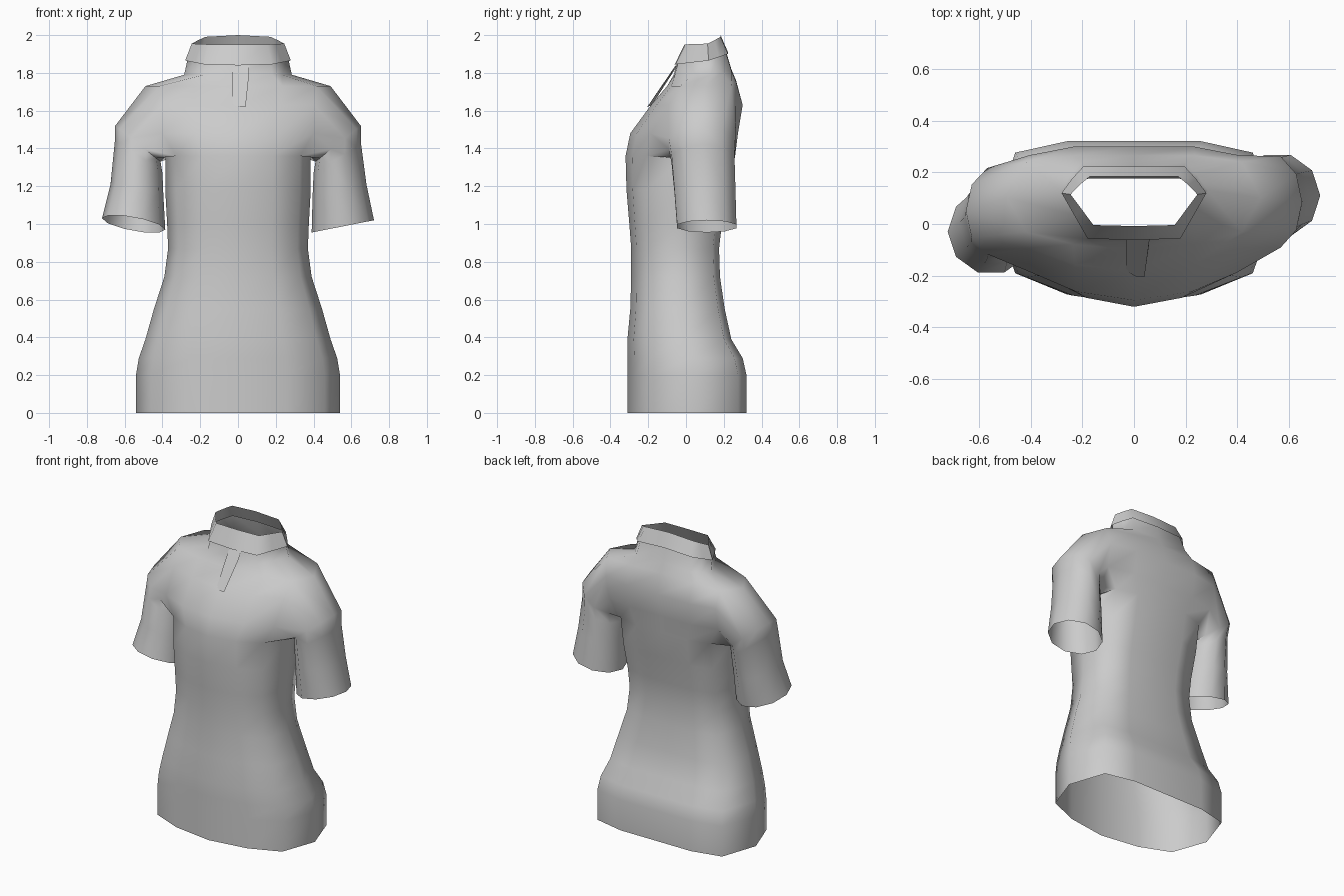
import bpy, bmesh, math

cube = bpy.data.objects.get("Cube")
if cube:
    bpy.data.objects.remove(cube)

cloth = bpy.data.materials.new("light_grey_cloth")
cloth.use_nodes = True
GREY = (0.6, 0.6, 0.6, 1)
cloth.diffuse_color = GREY
cloth.node_tree.nodes["Principled BSDF"].inputs["Base Color"].default_value = GREY

# Half outlines from front centre round the side to back centre
TORSO_X = (0, .48, .85, 1, .85, .48, 0)
TORSO_Y = (0, .06, .19, .55, .93, 1, 1)
NECK_X = (0, .64, .82, 1, .86, .7, 0)
NECK_Y = (0, .02, .33, .64, .83, 1, 1)
SIDE = (0, .2, .6, 1, .6, .2, 0)
COLUMNS = 12


def ring(bm, width, front, back, zf, zs=None, zb=None, xs=TORSO_X, ys=TORSO_Y):
    """Closed loop of verts; columns 0-6 run down the left side, 7-11 mirror it."""
    zs = zf if zs is None else zs
    zb = zf if zb is None else zb
    loop = []
    for c in range(COLUMNS):
        k, sign = (c, 1) if c < 7 else (COLUMNS - c, -1)
        ends = zf if k < 3 else zb
        z = ends + (zs - ends) * SIDE[k]
        loop.append(bm.verts.new((sign * xs[k] * width, front + (back - front) * ys[k], z)))
    return loop


def bridge(bm, a, b, skip=()):
    n = len(a)
    for i in range(n):
        if i not in skip:
            j = (i + 1) % n
            bm.faces.new((a[i], a[j], b[j], b[i]))


def finish(bm, name, angle=60):
    loose = [v for v in bm.verts if not v.link_faces]
    bmesh.ops.delete(bm, geom=loose, context='VERTS')
    bmesh.ops.recalc_face_normals(bm, faces=bm.faces)
    mesh = bpy.data.meshes.new(name)
    bm.to_mesh(mesh)
    bm.free()
    mesh.materials.append(cloth)
    obj = bpy.data.objects.new(name, mesh)
    bpy.context.collection.objects.link(obj)
    bpy.ops.object.select_all(action='DESELECT')
    obj.select_set(True)
    bpy.context.view_layer.objects.active = obj
    bpy.ops.object.shade_smooth_by_angle(angle=math.radians(angle))
    return obj


# Torso from hem to armpit: half width, front y, back y, height
bm = bmesh.new()
levels = [(.54, -.31, .32, 0), (.54, -.31, .32, .2), (.525, -.31, .30, .29),
          (.49, -.31, .24, .39), (.445, -.295, .205, .55), (.39, -.29, .18, .72),
          (.37, -.29, .175, .87), (.375, -.30, .19, 1.0), (.385, -.315, .23, 1.18),
          (.385, -.32, .26, 1.36)]
rings = [ring(bm, *level) for level in levels]
for lower, upper in zip(rings, rings[1:]):
    bridge(bm, lower, upper)

# Chest and shoulders, leaving the armholes open
armpit = rings[-1]
chest = ring(bm, .47, -.295, .275, 1.48)
yoke = ring(bm, .475, -.185, .30, 1.63)
shoulder = ring(bm, .49, -.1, .265, 1.73, 1.73, 1.76)
holes = (2, 3, 8, 9)
bridge(bm, armpit, chest, holes)
bridge(bm, chest, yoke, holes)
bridge(bm, yoke, shoulder, holes)

# Neck rising into the collar
neck_base = ring(bm, .285, -.065, .24, 1.79, 1.79, 1.82, NECK_X, NECK_Y)
neck_top = ring(bm, .265, -.045, .21, 1.86, 1.88, 1.92, NECK_X, NECK_Y)
bridge(bm, shoulder, neck_base)
bridge(bm, neck_base, neck_top)


# Sleeves: the left one hangs back, the right one swings forward
def sleeve(sign, sections):
    f, s, b = (2, 3, 4) if sign > 0 else (10, 9, 8)
    previous = [armpit[s], armpit[f], chest[f], yoke[f], shoulder[f],
                shoulder[s], shoulder[b], yoke[b], chest[b], armpit[b]]
    for inner, outer, cy, ry, z_in, z_out, tilt in sections:
        loop = []
        for i in range(10):
            t = math.pi + i * math.tau / 10
            u = (1 + math.cos(t)) / 2
            dy = ry * math.sin(t)
            x = inner + (outer - inner) * u
            z = z_in + (z_out - z_in) * u + tilt * dy
            loop.append(bm.verts.new((sign * x, cy + dy, z)))
        bridge(bm, previous, loop)
        previous = loop


sleeve(1, [(.41, .65, .085, .185, 1.33, 1.52, 0),
           (.40, .652, .09, .175, 1.27, 1.42, 0),
           (.395, .68, .10, .17, 1.15, 1.21, 0),
           (.39, .72, .11, .165, .955, 1.02, 0)])
sleeve(-1, [(.41, .65, .05, .175, 1.33, 1.52, 0),
            (.40, .652, .03, .17, 1.27, 1.44, -.05),
            (.395, .675, .005, .165, 1.15, 1.21, -.12),
            (.385, .72, -.03, .165, .97, 1.03, -.22)])
finish(bm, "shirt_body", 75)

# Folded collar band
bm = bmesh.new()
collar_bottom = ring(bm, .28, -.062, .222, 1.84, 1.865, 1.91, NECK_X, NECK_Y)
collar_top = ring(bm, .245, -.008, .183, 1.95, 1.955, 2.0, NECK_X, NECK_Y)
bridge(bm, collar_bottom, collar_top)
finish(bm, "collar")

# Placket flap, its free edge standing just off the chest
bm = bmesh.new()
corners = [(-.03, -.045, 1.84), (.06, -.055, 1.84), (.058, -.08, 1.79),
           (.04, -.205, 1.62), (.005, -.202, 1.62), (-.03, -.18, 1.63)]
bm.faces.new([bm.verts.new(c) for c in corners])
finish(bm, "placket")
